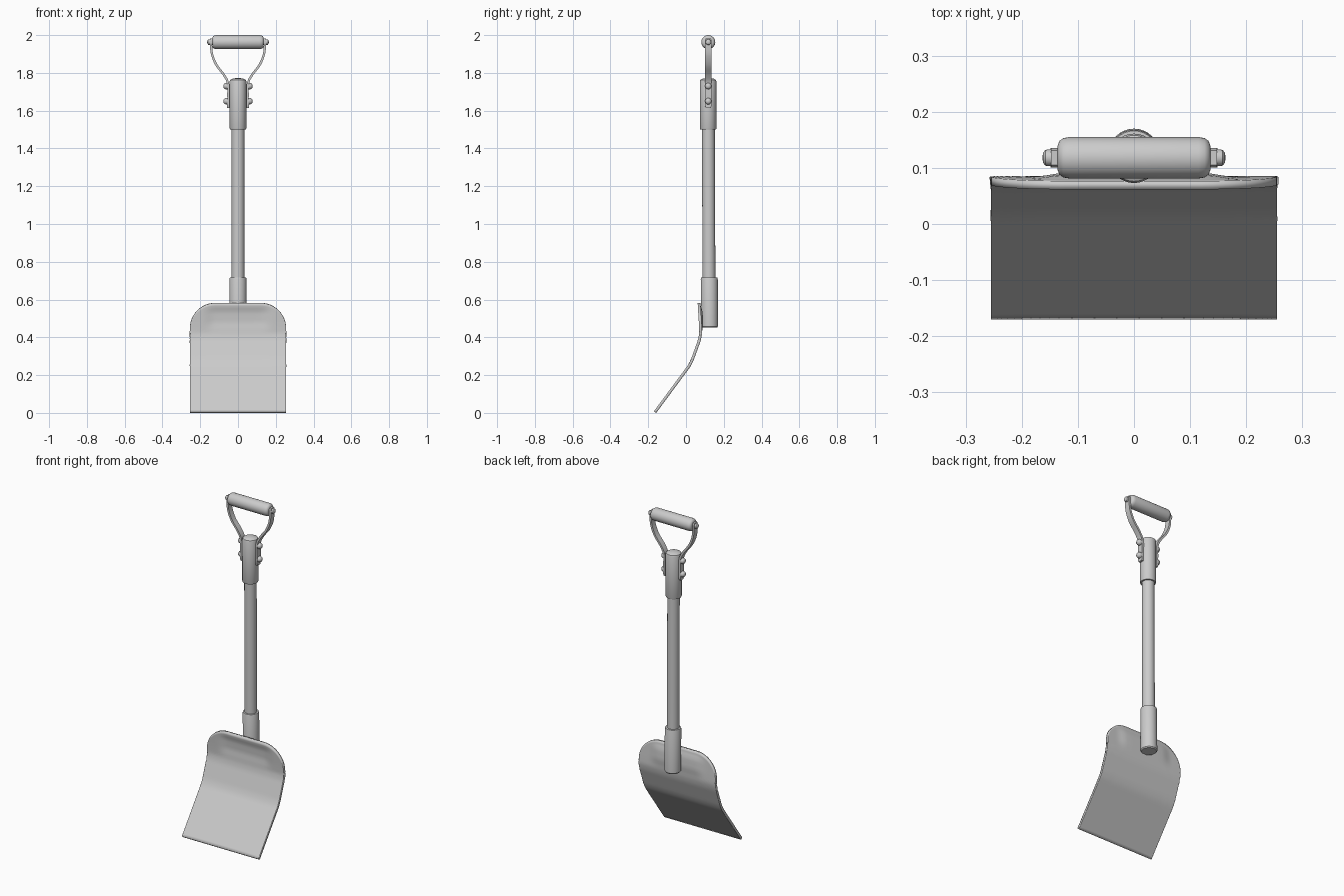
import bpy, bmesh, math
from mathutils import Vector

if "Cube" in bpy.data.objects:
    bpy.data.objects.remove(bpy.data.objects["Cube"])


def finish(name, bm, angle=35):
    bmesh.ops.recalc_face_normals(bm, faces=bm.faces)
    me = bpy.data.meshes.new(name)
    bm.to_mesh(me)
    bm.free()
    ob = bpy.data.objects.new(name, me)
    bpy.context.collection.objects.link(ob)
    bpy.ops.object.select_all(action='DESELECT')
    ob.select_set(True)
    bpy.context.view_layer.objects.active = ob
    bpy.ops.object.shade_smooth_by_angle(angle=math.radians(angle))
    return ob


def lathe(name, start, axis, profile, sides=32):
    """Turned part: profile is (radius, distance along axis), capped at both ends."""
    axis = Vector(axis).normalized()
    rot = axis.to_track_quat('Z', 'Y')
    bm = bmesh.new()
    rings = []
    for r, h in profile:
        rings.append([bm.verts.new(Vector(start) + rot @ Vector(
            (r * math.cos(2 * math.pi * i / sides), r * math.sin(2 * math.pi * i / sides), h)))
            for i in range(sides)])
    for a, b in zip(rings, rings[1:]):
        for i in range(sides):
            j = (i + 1) % sides
            bm.faces.new((a[i], a[j], b[j], b[i]))
    bm.faces.new(rings[0])
    bm.faces.new(rings[-1])
    return finish(name, bm)


def spline(pts, n):
    """Smooth curve through the points."""
    p = [Vector(q) for q in pts]
    p = [2 * p[0] - p[1]] + p + [2 * p[-1] - p[-2]]
    out = []
    for i in range(1, len(p) - 2):
        a, b, c, d = p[i - 1:i + 3]
        for k in range(n):
            t = k / n
            out.append(0.5 * (2 * b + (c - a) * t + (2 * a - 5 * b + 4 * c - d) * t * t
                              + (3 * b - a - 3 * c + d) * t ** 3))
    return out + [p[-2]]


# blade: side profile (y, z) swept across the width, rounded upper corners
PROFILE = [(-0.164, 0.004), (0.018, 0.25), (0.033, 0.28), (0.071, 0.385), (0.078, 0.42),
           (0.076, 0.47), (0.069, 0.585)]
HALF, TOP, CORNER = 0.255, 0.582, 0.135


def blade_y(x, z):
    for (y0, z0), (y1, z1) in zip(PROFILE, PROFILE[1:]):
        if z <= z1 or z1 == PROFILE[-1][1]:
            y = y0 + (y1 - y0) * (z - z0) / (z1 - z0)
            break
    # shallow pressed hollow below the top rim
    across = min(1, max(0, (0.18 - abs(x)) / 0.05))
    up = min(1, max(0, (z - 0.43) / 0.05)) * min(1, max(0, (0.565 - z) / 0.03))
    return y + 0.008 * across * up


xs = [HALF - CORNER + CORNER * math.sin(math.pi / 2 * i / 12) for i in range(13)]
xs = [-x for x in reversed(xs)] + [-0.08 + 0.04 * i for i in range(5)] + xs
bm = bmesh.new()
rows = 40
cols = []
for x in xs:
    d = max(0, abs(x) - (HALF - CORNER))
    top = TOP - CORNER + math.sqrt(max(0, CORNER ** 2 - d * d))
    col = []
    for i in range(rows + 1):
        z = PROFILE[0][1] + (top - PROFILE[0][1]) * i / rows
        col.append(bm.verts.new((x, blade_y(x, z), z)))
    cols.append(col)
for a, b in zip(cols, cols[1:]):
    for i in range(rows):
        bm.faces.new((a[i], b[i], b[i + 1], a[i + 1]))
blade = finish("blade", bm, 45)
mod = blade.modifiers.new("thickness", 'SOLIDIFY')
mod.thickness, mod.offset = 0.015, 0

# shaft and its two sockets
lathe("shaft", (0, 0.122, 0.60), (0, -0.004, 1.0), [(0.034, 0), (0.034, 1.0)])
lathe("lower_socket", (0, 0.125, 0.452), (0, -0.002, 0.265),
      [(0.040, 0), (0.045, 0.006), (0.045, 0.258), (0.043, 0.264), (0.034, 0.265)])
lathe("upper_socket", (0, 0.117, 1.50), (0, 0, 1),
      [(0.034, 0), (0.042, 0.001), (0.044, 0.006), (0.044, 0.255), (0.041, 0.263),
       (0.030, 0.269), (0.015, 0.272), (0.003, 0.273)])

# grip
GY, GZ = 0.118, 1.963
grip = [(0.022, -0.136), (0.030, -0.133), (0.035, -0.126), (0.037, -0.115)]
lathe("grip", (0, GY, GZ), (1, 0, 0), grip + [(r, -h) for r, h in reversed(grip)])

# straps, end pins and rivets on each side
PATH = [(0.051, 1.615), (0.051, 1.68), (0.053, 1.745), (0.075, 1.79), (0.113, 1.84),
        (0.135, 1.89), (0.142, 1.935), (0.142, 1.982)]
for s, side in ((-1, "left"), (1, "right")):
    pts = spline(PATH, 6)
    bm = bmesh.new()
    secs = []
    for i, p in enumerate(pts):
        t = (pts[min(i + 1, len(pts) - 1)] - pts[max(i - 1, 0)]).normalized()
        n = Vector((t.y, -t.x)) * 0.006
        w = 0.017 if 0 < i < len(pts) - 1 else 0.013
        secs.append([bm.verts.new((s * (p.x + k * n.x), GY + j * w, p.y + k * n.y))
                     for j, k in ((-1, -1), (1, -1), (1, 1), (-1, 1))])
    for a, b in zip(secs, secs[1:]):
        for i in range(4):
            j = (i + 1) % 4
            bm.faces.new((a[i], a[j], b[j], b[i]))
    bm.faces.new(secs[0])
    bm.faces.new(secs[-1])
    finish(side + "_strap", bm)

    lathe(side + "_grip_pin", (s * 0.13, GY, GZ), (s, 0, 0),
          [(0.015, 0), (0.015, 0.022), (0.014, 0.028), (0.009, 0.032), (0.003, 0.033)], 20)
    for z, pos in ((1.73, "upper"), (1.65, "lower")):
        lathe(f"{side}_{pos}_rivet", (s * 0.05, GY, z), (s, 0, 0),
              [(0.017, 0), (0.017, 0.015), (0.014, 0.022), (0.008, 0.026), (0.002, 0.027)], 20)
